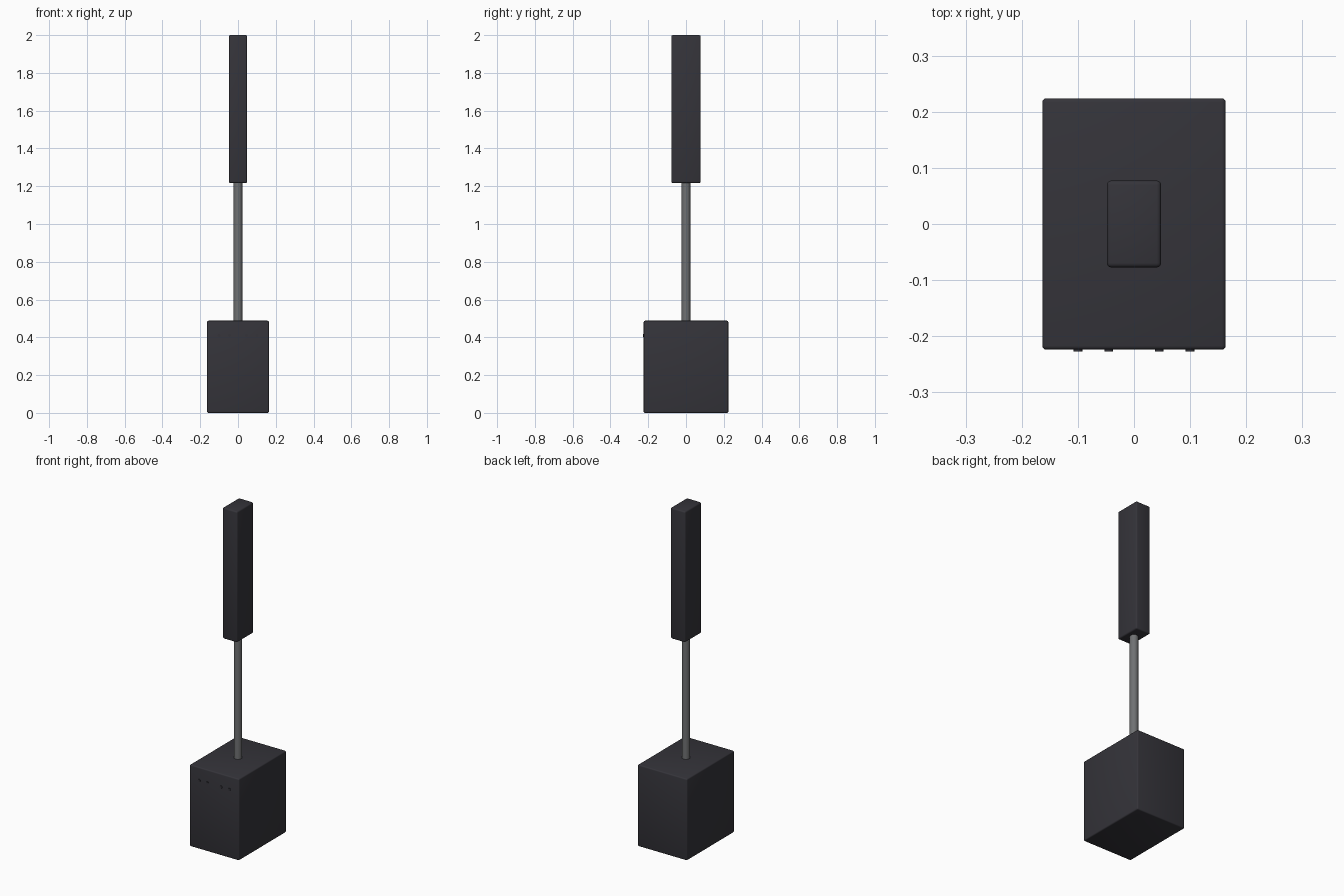
import bpy, math

if "Cube" in bpy.data.objects:
    bpy.data.objects.remove(bpy.data.objects["Cube"])


def material(name, rgb):
    m = bpy.data.materials.new(name)
    m.diffuse_color = (*rgb, 1)
    m.use_nodes = True
    m.node_tree.nodes["Principled BSDF"].inputs["Base Color"].default_value = m.diffuse_color
    return m


black = material("charcoal", (0.035, 0.034, 0.042))
steel = material("grey metal", (0.16, 0.165, 0.17))


def finish(name, mat):
    o = bpy.context.object
    o.name = name
    o.data.materials.append(mat)
    return o


def box(name, size, z0, z1, bevel):
    bpy.ops.mesh.primitive_cube_add(size=1, location=(0, 0, (z0 + z1) / 2))
    o = finish(name, black)
    o.scale = (size[0], size[1], z1 - z0)
    bpy.ops.object.transform_apply(location=False, rotation=False, scale=True)
    mod = o.modifiers.new("rounded edges", "BEVEL")
    mod.width = bevel
    mod.segments = 3
    bpy.ops.object.shade_smooth()
    return o


def cylinder(name, mat, radius, depth, loc, rot=(0, 0, 0), sides=32):
    bpy.ops.mesh.primitive_cylinder_add(vertices=sides, radius=radius, depth=depth,
                                        location=loc, rotation=rot)
    o = finish(name, mat)
    bpy.ops.object.shade_smooth_by_angle(angle=math.radians(40))
    return o


# Heavy base, pole and upper block
box("base_box", (0.327, 0.448), 0, 0.488, 0.007)
cylinder("pole", steel, 0.023, 0.75, (0, 0, 0.852))
box("upper_box", (0.097, 0.155), 1.217, 2.0, 0.008)

# Row of four small studs near the top of the front face
for i, x in enumerate((-0.10, -0.045, 0.045, 0.10)):
    cylinder(f"front_stud_{i + 1}", black, 0.008, 0.006, (x, -0.224, 0.41),
             (math.pi / 2, 0, 0), 16)
